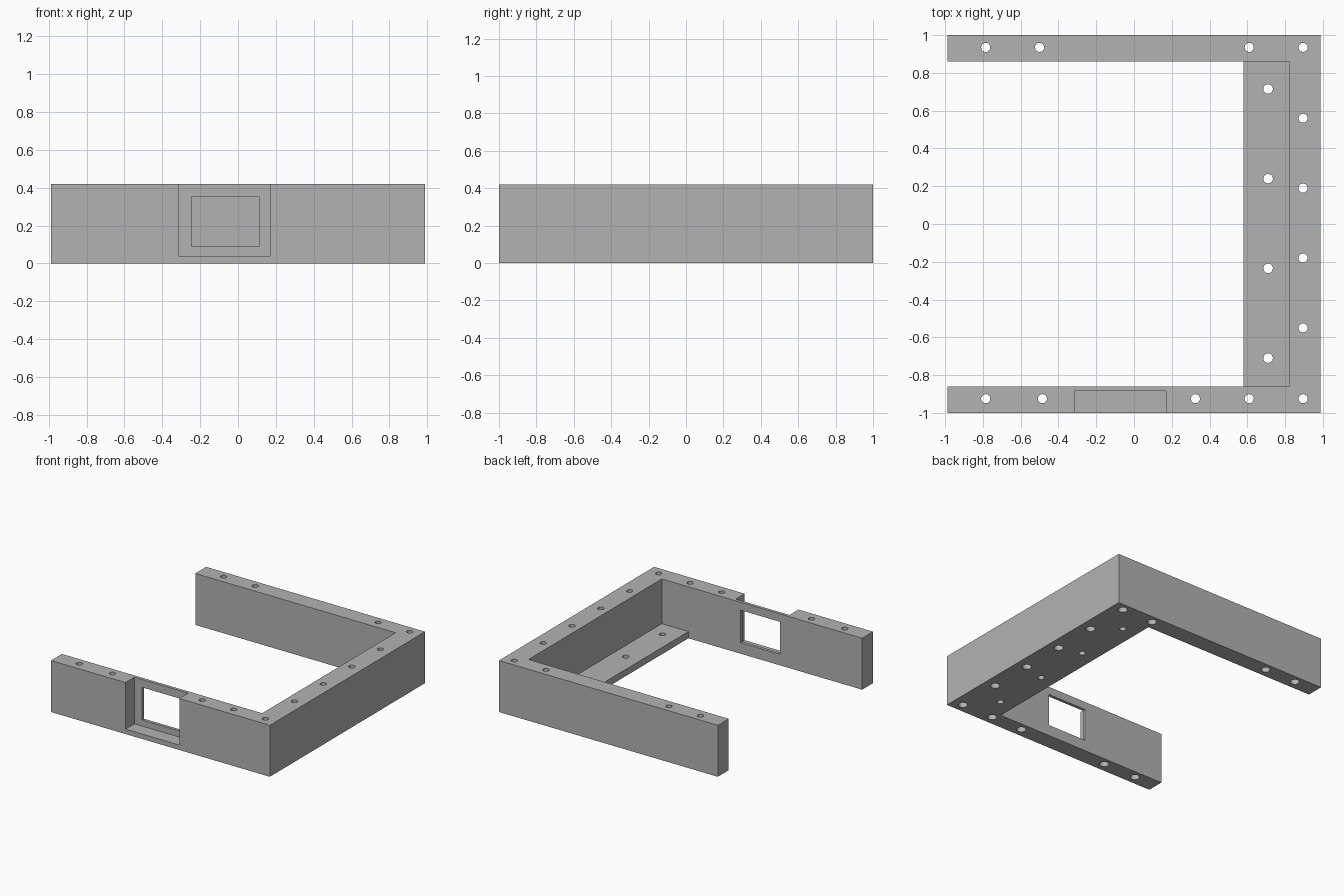
import bpy
import bmesh
from mathutils import Matrix

cube = bpy.data.objects.get("Cube")
if cube:
    bpy.data.objects.remove(cube, do_unlink=True)

grey = bpy.data.materials.new("plain grey")
grey.use_nodes = True
colour = (0.45, 0.45, 0.45, 1)
grey.diffuse_color = colour
grey.node_tree.nodes["Principled BSDF"].inputs["Base Color"].default_value = colour

W, D, H = 0.988, 1.0, 0.42      # half width, half depth, height
INNER_X, INNER_Y = 0.82, 0.86   # inside faces of the walls
SHELF_X, SHELF_H = 0.58, 0.055


def finish(name, bm):
    bmesh.ops.recalc_face_normals(bm, faces=bm.faces)
    mesh = bpy.data.meshes.new(name)
    bm.to_mesh(mesh)
    bm.free()
    mesh.materials.append(grey)
    obj = bpy.data.objects.new(name, mesh)
    bpy.context.collection.objects.link(obj)
    return obj


def prism(name, outline, height):
    bm = bmesh.new()
    face = bm.faces.new([bm.verts.new((x, y, 0)) for x, y in outline])
    top = bmesh.ops.extrude_face_region(bm, geom=[face])["geom"]
    bmesh.ops.translate(bm, vec=(0, 0, height),
                        verts=[v for v in top if isinstance(v, bmesh.types.BMVert)])
    return finish(name, bm)


def box(name, low, high):
    bm = bmesh.new()
    size = [b - a for a, b in zip(low, high)]
    centre = [(a + b) / 2 for a, b in zip(low, high)]
    bmesh.ops.create_cube(bm, size=1, matrix=Matrix.Translation(centre) @ Matrix.Diagonal((*size, 1)))
    return finish(name, bm)


def pins(name, points, radius, low, high):
    bm = bmesh.new()
    for x, y in points:
        bmesh.ops.create_cone(bm, cap_ends=True, segments=32, radius1=radius, radius2=radius,
                              depth=high - low, matrix=Matrix.Translation((x, y, (low + high) / 2)))
    return finish(name, bm)


def cut(target, cutter):
    cutter.hide_render = True
    mod = target.modifiers.new("cut", "BOOLEAN")
    mod.operation = "DIFFERENCE"
    mod.solver = "EXACT"
    mod.object = cutter
    bpy.context.view_layer.objects.active = target
    bpy.ops.object.modifier_apply(modifier=mod.name)
    bpy.data.objects.remove(cutter, do_unlink=True)


# Three-sided wall frame, open on one side
frame = prism("wall_frame", [(-W, -D), (W, -D), (W, D), (-W, D), (-W, INNER_Y),
                             (INNER_X, INNER_Y), (INNER_X, -INNER_Y), (-W, -INNER_Y)], H)

# Front recess, open at the top, with a window through its thin back
cut(frame, box("recess_cutter", (-0.315, -1.1, 0.04), (0.17, -0.885, 0.6)))
cut(frame, box("window_cutter", (-0.245, -0.95, 0.09), (0.11, -0.8, 0.355)))

# Screw holes through the walls, widened underneath
screws = [(x, 0.935) for x in (-0.785, -0.5, 0.61, 0.895)]
screws += [(x, -0.925) for x in (-0.785, -0.485, 0.325, 0.61, 0.895)]
screws += [(0.895, y) for y in (0.56, 0.19, -0.18, -0.55)]
cut(frame, pins("bore_cutter", screws, 0.024, -0.1, 0.6))
cut(frame, pins("counterbore_cutter", screws, 0.035, -0.1, 0.12))

# Low mounting shelf along the inside of the side wall
shelf = box("mounting_shelf", (SHELF_X, -INNER_Y, 0), (INNER_X, INNER_Y, SHELF_H))
shelf_holes = [(0.71, y) for y in (0.715, 0.24, -0.235, -0.71)]
cut(shelf, pins("shelf_hole_cutter", shelf_holes, 0.025, -0.1, 0.2))

# Smooth hole walls, sharp edges elsewhere
for obj in (frame, shelf):
    bpy.ops.object.select_all(action="DESELECT")
    obj.select_set(True)
    bpy.context.view_layer.objects.active = obj
    bpy.ops.object.shade_smooth_by_angle()
